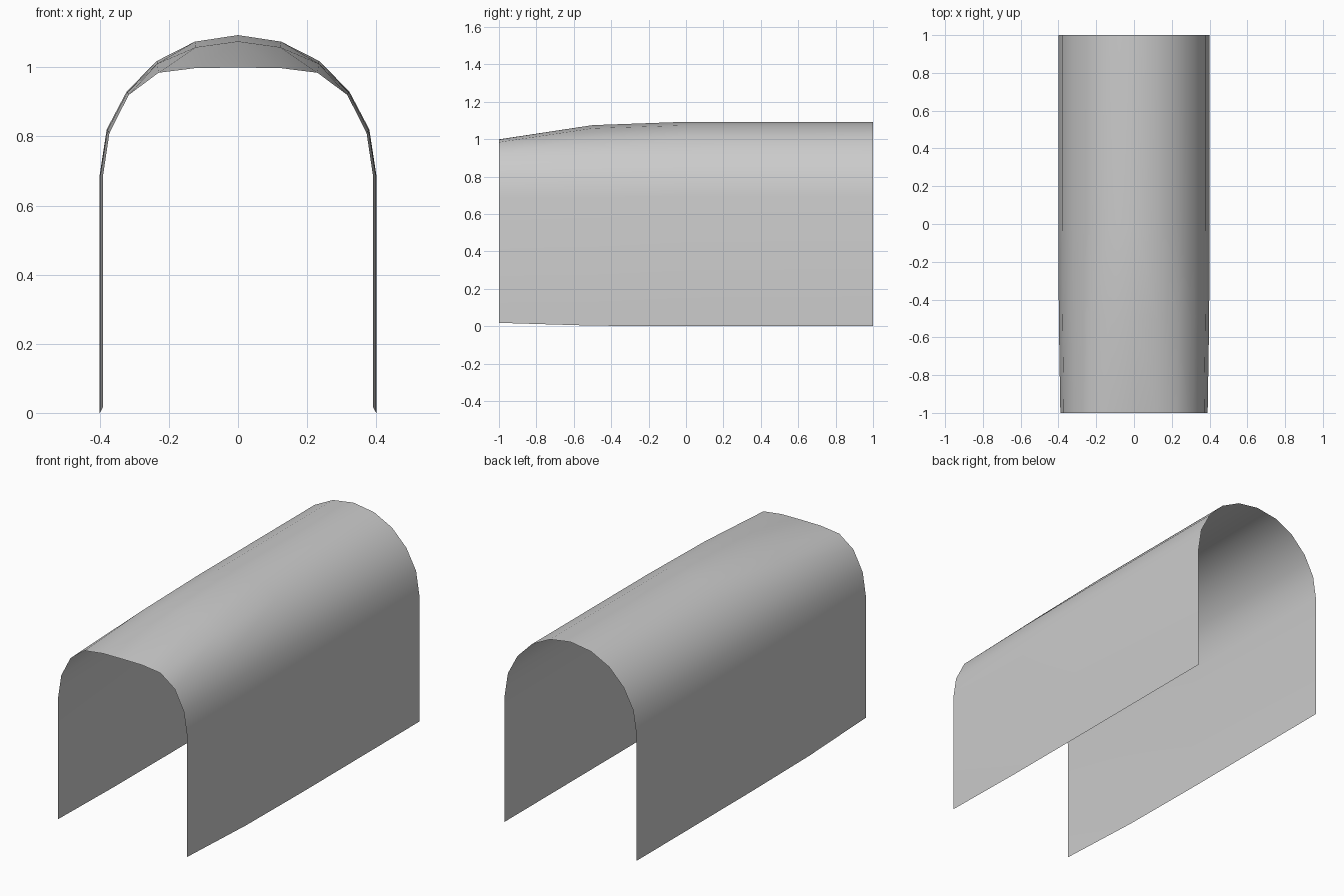
import bpy, bmesh

if "Cube" in bpy.data.objects:
    bpy.data.objects.remove(bpy.data.objects["Cube"])

# Right half of the arch, foot to crown: (x, z)
full = [(0.40, 0.0), (0.40, 0.69), (0.38, 0.82), (0.322, 0.93),
        (0.235, 1.018), (0.125, 1.074), (0.0, 1.093)]
mid = [(0.398, 0.003), (0.398, 0.69), (0.378, 0.818), (0.32, 0.928),
       (0.234, 1.01), (0.122, 1.058), (0.0, 1.075)]
lip = [(0.39, 0.018), (0.39, 0.69), (0.372, 0.81), (0.316, 0.92),
       (0.23, 0.984), (0.12, 0.998), (0.0, 0.999)]
sections = [(-1.0, lip), (-0.5, mid), (0.0, full), (1.0, full)]

# Open vaulted shell lofted through the sections
bm = bmesh.new()
rings = [[bm.verts.new((x, y, z)) for x, z in prof] for y, prof in sections]
for a, b in zip(rings, rings[1:]):
    for i in range(len(a) - 1):
        bm.faces.new((a[i], b[i], b[i + 1], a[i + 1]))
mesh = bpy.data.meshes.new("vaulted_cover")
bm.to_mesh(mesh)
bm.free()
mesh.shade_smooth()
cover = bpy.data.objects.new("vaulted_cover", mesh)
bpy.context.collection.objects.link(cover)

# Left half
mirror = cover.modifiers.new("Mirror", 'MIRROR')
mirror.use_clip = True
mirror.merge_threshold = 0.001
